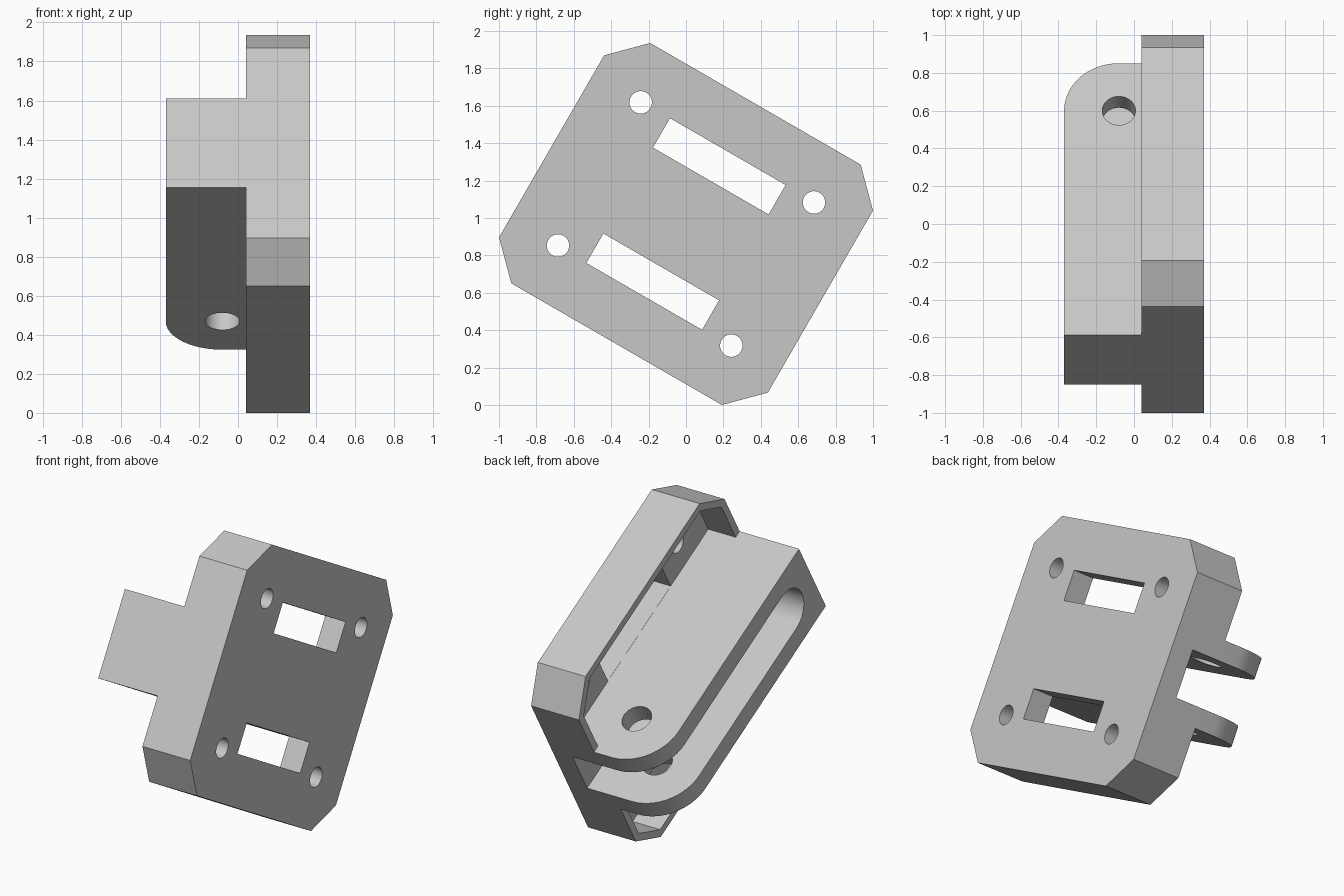
import bpy, bmesh
from math import pi, cos, sin, radians
from mathutils import Matrix, Vector

cube = bpy.data.objects.get("Cube")
if cube:
    bpy.data.objects.remove(cube, do_unlink=True)

# Single grey material
grey = bpy.data.materials.new("light_grey")
grey.use_nodes = True
colour = (0.57, 0.57, 0.57, 1)
grey.diffuse_color = colour
grey.node_tree.nodes["Principled BSDF"].inputs["Base Color"].default_value = colour

# Working frame: X across, Y along the arms, Z through the arms; tilted at the end
HALF_LEN, HALF_WID, CHAMFER = 0.83, 0.742, 0.18
BACK, FLOOR, RIM, TIP = 0.37, 0.23, 0.04, -0.37
BLOCK, GAP, WALL = 0.264, 0.144, 0.045


def prism(name, points, axis, start, end):
    """Extrude a closed outline along X (points are y, z) or Z (points are x, y)."""
    place = (lambda p, h: (h, p[0], p[1])) if axis == "X" else (lambda p, h: (p[0], p[1], h))
    bm = bmesh.new()
    low = [bm.verts.new(place(p, start)) for p in points]
    high = [bm.verts.new(place(p, end)) for p in points]
    bm.faces.new(low)
    bm.faces.new(high)
    for i in range(len(points)):
        j = (i + 1) % len(points)
        bm.faces.new((low[i], low[j], high[j], high[i]))
    bmesh.ops.recalc_face_normals(bm, faces=bm.faces)
    mesh = bpy.data.meshes.new(name)
    bm.to_mesh(mesh)
    bm.free()
    mesh.materials.append(grey)
    obj = bpy.data.objects.new(name, mesh)
    bpy.context.collection.objects.link(obj)
    return obj


def arc(cx, cy, r, a0, a1, steps):
    angles = [a0 + (a1 - a0) * i / steps for i in range(steps + 1)]
    return [(cx + r * cos(a), cy + r * sin(a)) for a in angles]


def circle(cx, cy, r, steps=40):
    return arc(cx, cy, r, 0, 2 * pi, steps)[:-1]


def rect(a0, a1, b0, b1):
    return [(a0, b0), (a1, b0), (a1, b1), (a0, b1)]


def octagon(a, b, c):
    return [(a, c - b), (a, b - c), (a - c, b), (c - a, b),
            (-a, b - c), (-a, c - b), (c - a, -b), (a - c, -b)]


def combine(target, tool, operation):
    tool.hide_render = True
    mod = target.modifiers.new(operation.lower(), "BOOLEAN")
    mod.object, mod.operation, mod.solver = tool, operation, "EXACT"
    bpy.context.view_layer.objects.active = target
    bpy.ops.object.modifier_apply(modifier=mod.name)
    bpy.data.objects.remove(tool, do_unlink=True)


# Chamfered mounting plate, hollowed to a thin rim
bracket = prism("clevis_bracket", octagon(HALF_LEN, HALF_WID, CHAMFER), "X", RIM, BACK)
inner = octagon(HALF_LEN - WALL, HALF_WID - WALL, CHAMFER - WALL * 0.586)
combine(bracket, prism("pocket", inner, "X", RIM - 0.1, FLOOR), "DIFFERENCE")

# Arm block with one rounded corner around the pin
PIN_X, PIN_Y, ROUND = -0.08, 0.54, 0.29
profile = [(FLOOR + 0.03, -HALF_LEN), (FLOOR + 0.03, HALF_LEN)]
profile += arc(PIN_X, PIN_Y, ROUND, pi / 2, pi, 24) + [(TIP, -HALF_LEN)]
combine(bracket, prism("arm_block", profile, "Z", -BLOCK, BLOCK), "UNION")

# Round-ended gap that splits the block into two arms
gap = [(1, -GAP), (1, GAP)] + arc(-0.566, 0, GAP, pi / 2, 1.5 * pi, 28)
combine(bracket, prism("arm_gap", gap, "X", TIP - 0.1, FLOOR), "DIFFERENCE")

# Pin hole through both arms
combine(bracket, prism("pin_hole", circle(PIN_X, PIN_Y, 0.088), "Z", -0.5, 0.5), "DIFFERENCE")

# Rectangular slots and screw holes through the plate
for side in (-1, 1):
    edges = sorted((side * (BLOCK + 0.001), side * 0.447))
    combine(bracket, prism("slot", rect(-0.357, 0.357, *edges), "X", 0.1, 0.5), "DIFFERENCE")
    for end in (-1, 1):
        hole = circle(end * 0.535, side * 0.442, 0.06)
        combine(bracket, prism("screw_hole", hole, "X", 0.1, 0.5), "DIFFERENCE")

# Tilt the part and stand it on the ground
bracket.data.transform(Matrix.Rotation(radians(-30), 4, "X"))
lowest = min(v.co.z for v in bracket.data.vertices)
bracket.data.transform(Matrix.Translation(Vector((0, 0, -lowest))))

bpy.ops.object.select_all(action="DESELECT")
bracket.select_set(True)
bpy.context.view_layer.objects.active = bracket
bpy.ops.object.shade_smooth_by_angle(angle=radians(30))
